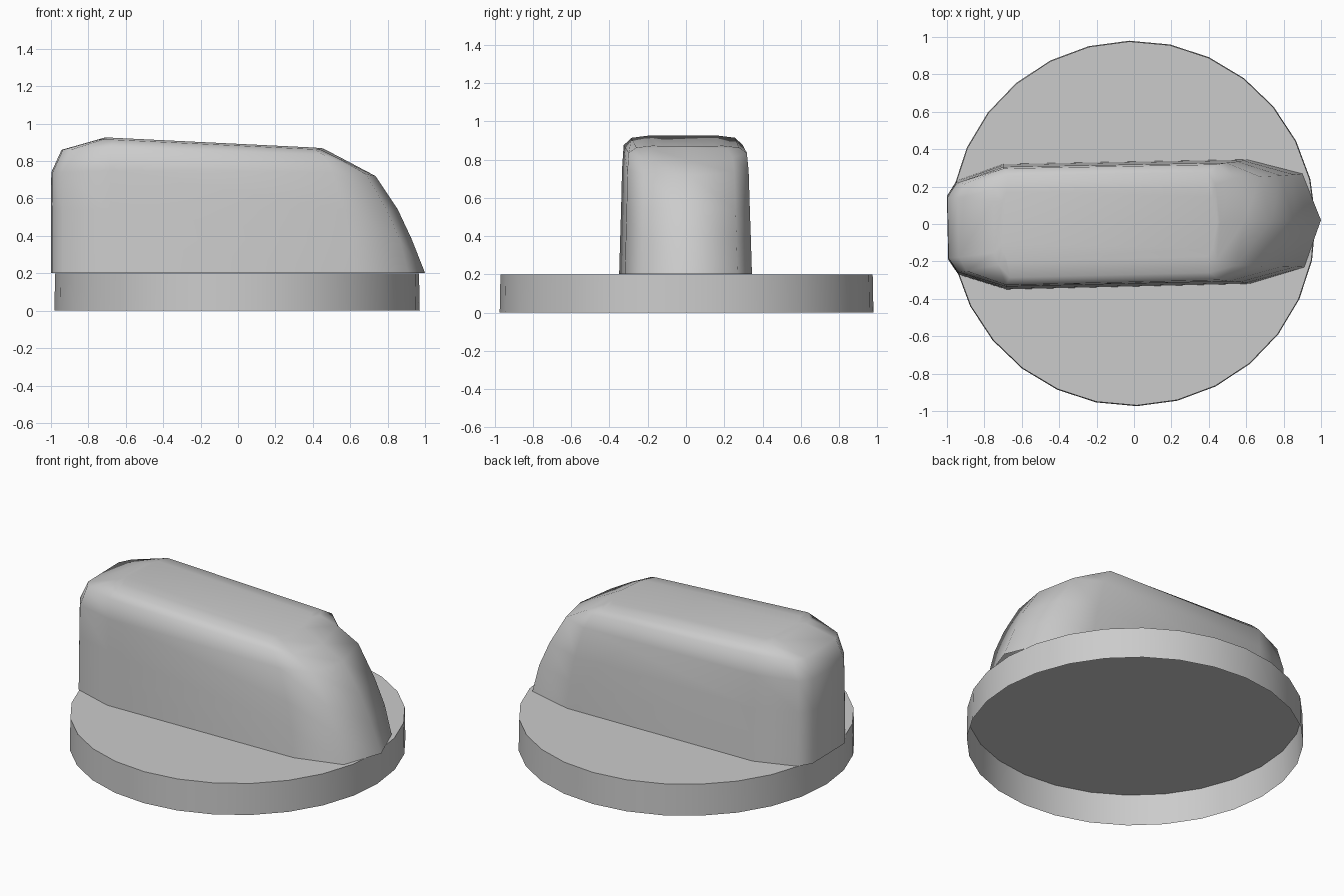
import bpy, bmesh, math

if "Cube" in bpy.data.objects:
    bpy.data.objects.remove(bpy.data.objects["Cube"])


def finish(name, bm, angle):
    mesh = bpy.data.meshes.new(name)
    bm.to_mesh(mesh)
    bm.free()
    ob = bpy.data.objects.new(name, mesh)
    bpy.context.collection.objects.link(ob)
    bpy.ops.object.select_all(action='DESELECT')
    ob.select_set(True)
    bpy.context.view_layer.objects.active = ob
    bpy.ops.object.shade_smooth_by_angle(angle=math.radians(angle))
    return ob


# Round dial base: thin shell with 28 sides, open underneath
bm = bmesh.new()
bmesh.ops.create_cone(bm, cap_ends=True, segments=28, radius1=0.977, radius2=0.973, depth=0.2)
bmesh.ops.delete(bm, geom=[f for f in bm.faces if f.normal.z < -0.9], context='FACES_ONLY')
base = finish("dial_base", bm, 35)
base.location = (-0.005, 0.003, 0.1)
base.rotation_euler.z = math.radians(1.2)

# Grip: stacked outlines, each half outline runs from the back end to the nose
# (x values, width scale, heights)
W = (0.17, 0.25, 0.335, 0.332, 0.25, 0)
rings = [
    ((-0.997, -0.945, -0.69, 0.61, 0.905, 1.0), 1.0, (0.202,) * 6),
    ((-0.997, -0.945, -0.69, 0.59, 0.86, 0.93), 0.985, (0.38,) * 6),
    ((-0.997, -0.945, -0.69, 0.56, 0.79, 0.855), 0.97, (0.54,) * 6),
    ((-0.995, -0.943, -0.69, 0.50, 0.68, 0.735), 0.955, (0.74, 0.74, 0.75, 0.74, 0.73, 0.72)),
    ((-0.94, -0.90, -0.69, 0.45, 0.54, 0.59), 0.93, (0.86, 0.86, 0.875, 0.835, 0.81, 0.797)),
    ((-0.75, -0.73, -0.67, 0.40, 0.44, 0.46), 0.81, (0.914, 0.914, 0.914, 0.863, 0.86, 0.865)),
    ((-0.71, -0.70, -0.68, 0.39, 0.42, 0.445), 0.55, (0.926, 0.926, 0.925, 0.873, 0.871, 0.87)),
]
bm = bmesh.new()
loops = []
for xs, s, zs in rings:
    half = [(x, w * s, z) for x, w, z in zip(xs, W, zs)]
    mirrored = [(x, -y, z) for x, y, z in reversed(half[:-1])]
    loops.append([bm.verts.new(p) for p in half + mirrored])
n = len(loops[0])
for a, b in zip(loops, loops[1:]):
    for i in range(n):
        j = (i + 1) % n
        bm.faces.new((a[i], a[j], b[j], b[i]))
bm.faces.new(loops[-1])
bmesh.ops.recalc_face_normals(bm, faces=bm.faces[:])
grip = finish("grip_handle", bm, 80)
grip.rotation_euler.z = math.radians(1.2)
